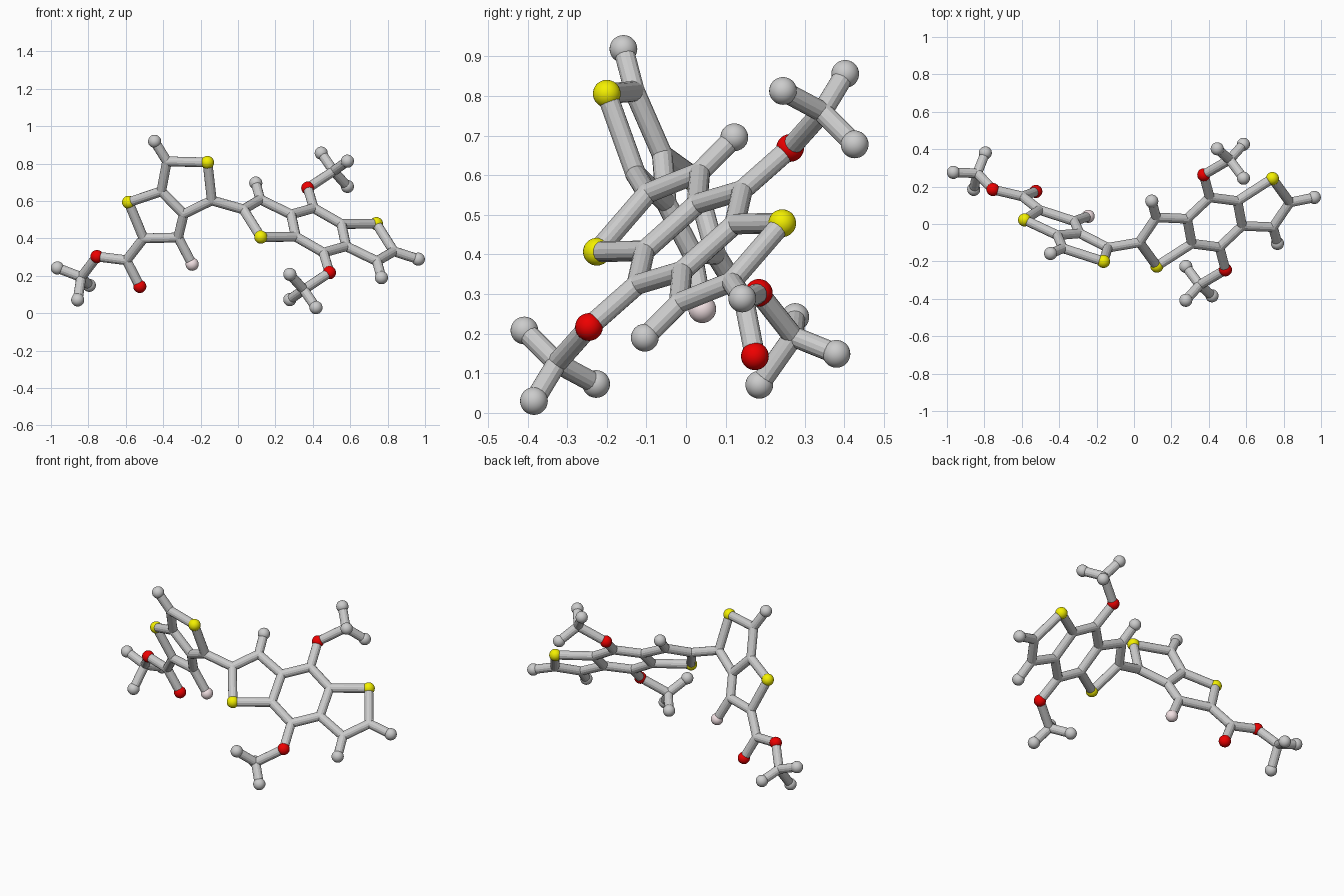
import bpy, bmesh
from mathutils import Vector, Matrix

if "Cube" in bpy.data.objects:
    bpy.data.objects.remove(bpy.data.objects["Cube"])

BALL, ROD, JOINT = 0.035, 0.0262, 0.0265
ROD_SIDES = 14


def finish(bm, name, color=None, smooth=True):
    me = bpy.data.meshes.new(name)
    bm.to_mesh(me)
    bm.free()
    if smooth:
        for p in me.polygons:
            p.use_smooth = True
    ob = bpy.data.objects.new(name, me)
    bpy.context.collection.objects.link(ob)
    if color:
        mat = bpy.data.materials.get(color[0]) or bpy.data.materials.new(color[0])
        mat.diffuse_color = color[1]
        mat.use_nodes = True
        mat.node_tree.nodes["Principled BSDF"].inputs["Base Color"].default_value = mat.diffuse_color
        me.materials.append(mat)
    return ob


def balls(name, pts, r, color=None):
    bm = bmesh.new()
    for p in pts:
        bmesh.ops.create_uvsphere(bm, u_segments=28, v_segments=18, radius=r,
                                  matrix=Matrix.Translation(p))
    return finish(bm, name, color)


def rods(name, pairs):
    bm = bmesh.new()
    for a, b in pairs:
        d = b - a
        m = Matrix.Translation((a + b) / 2) @ d.to_track_quat('Z', 'Y').to_matrix().to_4x4()
        bmesh.ops.create_cone(bm, cap_ends=True, segments=ROD_SIDES, radius1=ROD,
                              radius2=ROD, depth=d.length, matrix=m)
    return finish(bm, name, smooth=False)


YELLOW = ("yellow", (0.9, 0.87, 0.0, 1))
RED = ("red", (0.85, 0.0, 0.0, 1))
PINK = ("pink", (0.9, 0.76, 0.78, 1))


def build(prefix, atoms, bonds):
    # first letter of each key picks the kind: c joint, h end ball, s yellow, o red, f pink
    P = {k: Vector(v) for k, v in atoms.items()}
    kinds = {"c": ("joints", JOINT, None), "h": ("end_balls", BALL, None),
             "s": ("yellow_balls", BALL, YELLOW), "o": ("red_balls", BALL, RED),
             "f": ("pink_ball", BALL, PINK)}
    for k, (label, r, col) in kinds.items():
        pts = [p for n, p in P.items() if n[0] == k]
        if pts:
            balls(f"{prefix}_{label}", pts, r, col)
    rods(f"{prefix}_rods", [[P[n] for n in b.split("-")] for b in bonds.split()])


# Left pair of five-sided rings with its side branch
left = {
    "h1": (-.446, -.158, .919), "c1": (-.38, -.13, .812), "s1": (-.163, -.2, .806),
    "c2": (-.14, -.127, .603), "c3": (-.29, -.05, .53), "c4": (-.41, -.06, .652),
    "s2": (-.585, .022, .593), "c5": (-.505, .075, .40), "c6": (-.32, .015, .405),
    "f1": (-.245, .041, .262), "c7": (-.596, .147, .283), "o1": (-.754, .184, .303),
    "o2": (-.525, .174, .143), "c8": (-.838, .271, .193), "h2": (-.966, .276, .242),
    "h3": (-.795, .38, .149), "h4": (-.857, .185, .071), "c9": (.029, -.098, .555),
}
build("left", left,
      "h1-c1 c1-s1 s1-c2 c2-c3 c3-c4 c4-c1 c4-s2 s2-c5 c5-c6 c6-c3 c6-f1 "
      "c5-c7 c7-o1 c7-o2 o1-c8 c8-h2 c8-h3 c8-h4 c2-c9")

# Right three-ring plate: half is listed, the rest is its point reflection
CENTRE = Vector((.431, .009, .443))
half = {
    "c9": (-.402, -.106, .112), "c10": (-.312, .026, .165), "h10": (-.336, .113, .253),
    "s3": (-.309, -.234, -.036), "c11": (-.147, .019, .085), "c12": (-.122, -.114, -.034),
    "c13": (-.026, .133, .119), "o5": (-.058, .254, .226), "c20": (.08, .335, .317),
    "h20": (.014, .393, .413), "h21": (.154, .236, .37), "h22": (.154, .417, .235),
}
right = {k: CENTRE + Vector(v) for k, v in half.items()}
right |= {k + "m": CENTRE - Vector(v) for k, v in half.items()}
right["h17"] = CENTRE + Vector((.533, .133, -.154))
links = ("c9-c10 c10-h10 c9-s3 s3-c12 c10-c11 c11-c12 c11-c13 "
         "c13-o5 o5-c20 c20-h20 c20-h21 c20-h22").split()
mirrored = ["-".join(n + "m" for n in b.split("-")) for b in links]
build("right", right, " ".join(links + mirrored + ["c13-c12m", "c13m-c12", "c9m-h17"]))
